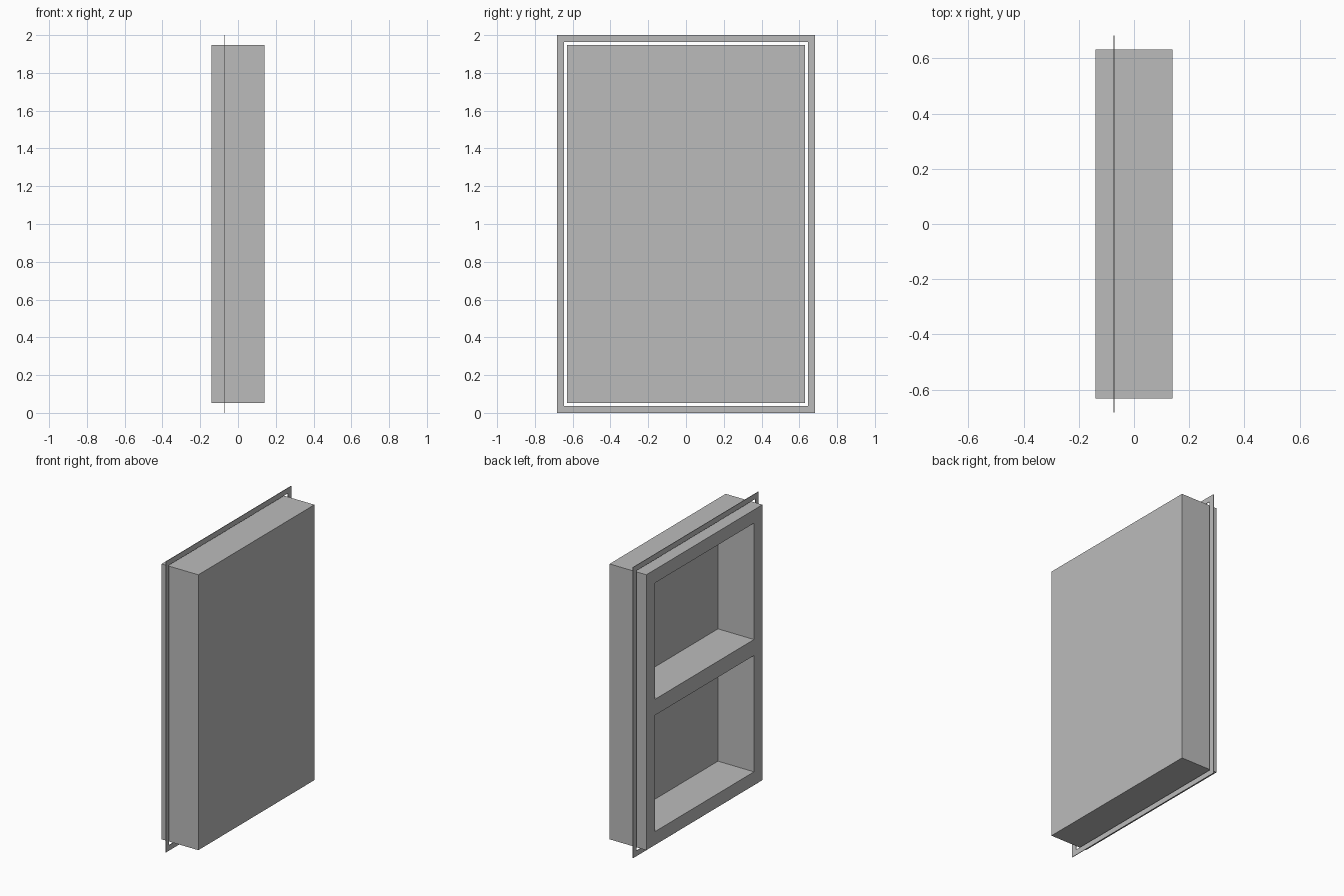
import bpy, bmesh
from mathutils import Matrix, Vector

cube = bpy.data.objects.get("Cube")
if cube:
    bpy.data.objects.remove(cube, do_unlink=True)

# One plain grey finish
grey = bpy.data.materials.new("plain_grey")
grey.use_nodes = True
colour = (0.5, 0.5, 0.5, 1)
grey.diffuse_color = colour
grey.node_tree.nodes["Principled BSDF"].inputs["Base Color"].default_value = colour

HALF_DEPTH, HALF_WIDTH, HALF_HEIGHT = 0.14, 0.631, 0.947
MARGIN = 0.052          # flange overhang
BORDER = 0.092          # rim around the openings
HALF_SHELF = 0.055      # half thickness of the middle divider
BACK_PANEL = 0.006
CENTRE = Vector((0, 0, 1))


def finish(name, bm):
    bmesh.ops.recalc_face_normals(bm, faces=bm.faces)
    mesh = bpy.data.meshes.new(name)
    bm.to_mesh(mesh)
    bm.free()
    mesh.materials.append(grey)
    obj = bpy.data.objects.new(name, mesh)
    obj.location = CENTRE
    bpy.context.collection.objects.link(obj)
    return obj


def open_faces(bm):
    return [f for f in bm.faces if f.normal.x < -0.9]


# Niche body: a block with two deep compartments sunk into its open side
bm = bmesh.new()
bmesh.ops.create_cube(bm, size=2)
bmesh.ops.scale(bm, vec=(HALF_DEPTH, HALF_WIDTH, HALF_HEIGHT), verts=bm.verts)
bm.normal_update()
y_cut, z_cut = HALF_WIDTH - BORDER, HALF_HEIGHT - BORDER
cuts = [(Vector((0, 1, 0)), y) for y in (-y_cut, y_cut)]
cuts += [(Vector((0, 0, 1)), z) for z in (-z_cut, -HALF_SHELF, HALF_SHELF, z_cut)]
for normal, offset in cuts:
    faces = open_faces(bm)
    edges = {e for f in faces for e in f.edges}
    verts = {v for f in faces for v in f.verts}
    bmesh.ops.bisect_plane(bm, geom=faces + list(edges) + list(verts),
                           plane_co=normal * offset, plane_no=normal)
    bm.normal_update()
cells = [f for f in open_faces(bm)
         if abs(f.calc_center_median().y) < y_cut
         and HALF_SHELF < abs(f.calc_center_median().z) < z_cut]
floors = bmesh.ops.extrude_discrete_faces(bm, faces=cells)["faces"]
bmesh.ops.translate(bm, vec=(2 * HALF_DEPTH - BACK_PANEL, 0, 0),
                    verts=list({v for f in floors for v in f.verts}))
finish("niche_body", bm)

# Mounting flange: a thin rectangular ring around the body
bm = bmesh.new()
bmesh.ops.create_grid(bm, x_segments=1, y_segments=1, size=1,
                      matrix=Matrix.Rotation(1.5707963, 4, 'Y'))
bmesh.ops.scale(bm, vec=(1, HALF_WIDTH + MARGIN, 1), verts=bm.verts)
middle = list(bm.faces)
bmesh.ops.inset_region(bm, faces=middle, thickness=MARGIN, use_boundary=True)
bmesh.ops.delete(bm, geom=middle, context='FACES')
flange = finish("mounting_flange", bm)
flange.location.x = -0.073
solid = flange.modifiers.new("thickness", 'SOLIDIFY')
solid.thickness = 0.004
solid.offset = 0
